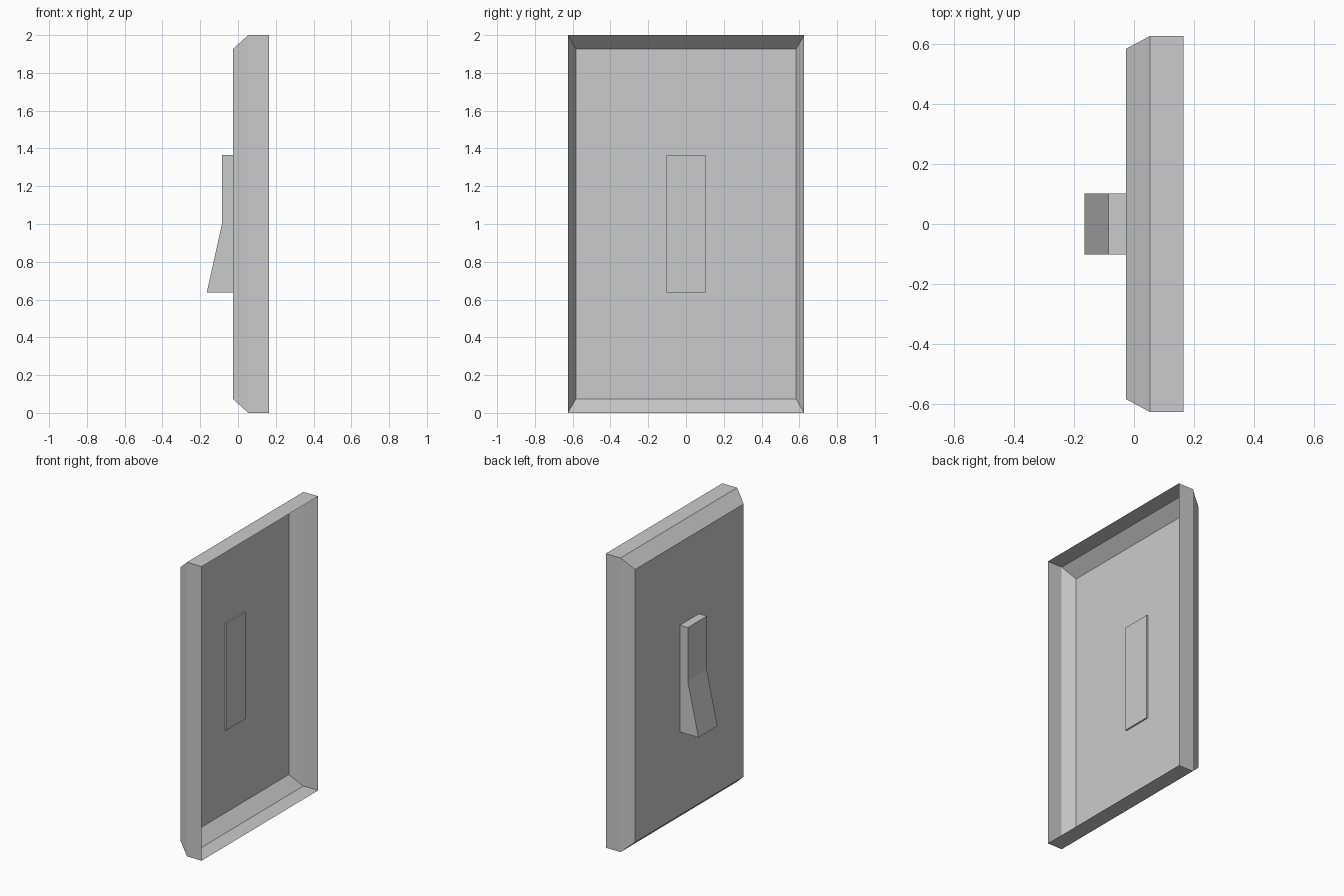
import bpy

if "Cube" in bpy.data.objects:
    bpy.data.objects.remove(bpy.data.objects["Cube"])


def make_object(name, verts, faces):
    mesh = bpy.data.meshes.new(name)
    mesh.from_pydata(verts, [], faces)
    mesh.update()
    obj = bpy.data.objects.new(name, mesh)
    bpy.context.collection.objects.link(obj)
    return obj


# Wall plate: open-backed shell made of stacked rectangles (x, half width, half height)
rings = [(0.165, 0.626, 1.0), (0.054, 0.626, 1.0), (-0.026, 0.583, 0.927)]
corners = [(-1, -1), (-1, 1), (1, 1), (1, -1)]
verts = [(x, sy * w, 1 + sz * h) for x, w, h in rings for sy, sz in corners]
faces = [(4 * r + i, 4 * r + 4 + i, 4 * r + 4 + (i + 1) % 4, 4 * r + (i + 1) % 4)
         for r in range(len(rings) - 1) for i in range(4)]
faces.append((8, 11, 10, 9))
for f in range(len(faces) - 1):
    faces[f] = faces[f][::-1]
faces[-1] = faces[-1][::-1]
make_object("wall_plate", verts, faces)

# Rocker switch: bent side profile (x, z) extruded across y, just piercing the plate
profile = [(-0.016, 0.638), (-0.165, 0.638), (-0.085, 1.0),
           (-0.085, 1.364), (-0.016, 1.364)]
n = len(profile)
verts = [(x, y, z) for y in (-0.102, 0.102) for x, z in profile]
faces = [tuple(range(n))[::-1], tuple(range(n, 2 * n))]
faces += [(i, (i + 1) % n, n + (i + 1) % n, n + i) for i in range(n)]
rocker = make_object("rocker_switch", verts, faces)

# Consistent outward normals
import bmesh
for obj in bpy.context.collection.objects:
    bm = bmesh.new()
    bm.from_mesh(obj.data)
    bmesh.ops.recalc_face_normals(bm, faces=bm.faces)
    bm.to_mesh(obj.data)
    bm.free()
